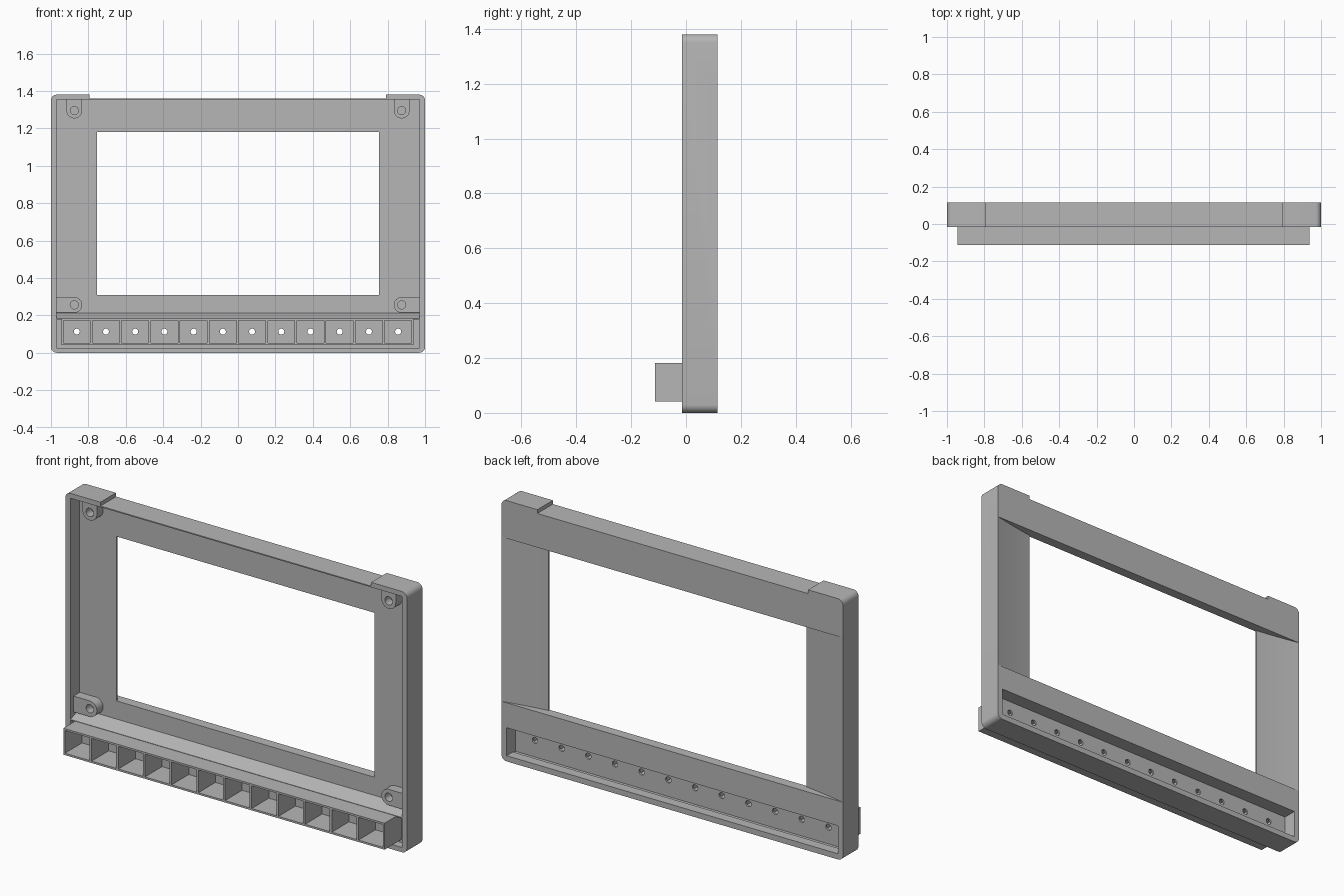
import bpy, bmesh, math

old = bpy.data.objects.get("Cube")
if old:
    bpy.data.objects.remove(old, do_unlink=True)

GREY = (0.47, 0.47, 0.47, 1)
grey = bpy.data.materials.new("plain grey")
grey.use_nodes = True
grey.diffuse_color = GREY
grey.node_tree.nodes["Principled BSDF"].inputs["Base Color"].default_value = GREY

BACK, FRONT = 0.115, -0.015      # frame depth
WALL = 0.062                     # front of the back panel
INNER = 0.97                     # half width inside the side walls


def finish(bm, name):
    bmesh.ops.recalc_face_normals(bm, faces=bm.faces)
    mesh = bpy.data.meshes.new(name)
    bm.to_mesh(mesh)
    bm.free()
    mesh.materials.append(grey)
    ob = bpy.data.objects.new(name, mesh)
    bpy.context.scene.collection.objects.link(ob)
    return ob


def prism(name, pts, axis, lo, hi):
    """Extrude a 2D outline along an axis; pts are the other two coordinates in order."""
    def place(p, t):
        c = list(p)
        c.insert("xyz".index(axis), t)
        return c
    bm = bmesh.new()
    face = bm.faces.new([bm.verts.new(place(p, lo)) for p in pts])
    new = bmesh.ops.extrude_face_region(bm, geom=[face])["geom"]
    for v in new:
        if isinstance(v, bmesh.types.BMVert):
            v.co["xyz".index(axis)] = hi
    return finish(bm, name)


def box(name, x0, x1, y0, y1, z0, z1):
    return prism(name, [(x0, z0), (x1, z0), (x1, z1), (x0, z1)], "y", y0, y1)


def arc(cx, cz, r, a0, a1, n):
    return [(cx + r * math.cos(math.radians(a0 + (a1 - a0) * i / n)),
             cz + r * math.sin(math.radians(a0 + (a1 - a0) * i / n))) for i in range(n + 1)]


def rod(name, x, z, r, y0, y1, n=24):
    return prism(name, arc(x, z, r, 0, 360 - 360 / n, n - 1), "y", y0, y1)


def cut(ob, cutters):
    """Subtract the cutters, bake the result and remove them."""
    for c in cutters:
        m = ob.modifiers.new("cut", "BOOLEAN")
        m.operation, m.solver, m.object = "DIFFERENCE", "EXACT", c
    graph = bpy.context.evaluated_depsgraph_get()
    graph.update()
    mesh = bpy.data.meshes.new_from_object(ob.evaluated_get(graph))
    ob.modifiers.clear()
    ob.data = mesh
    for c in cutters:
        bpy.data.objects.remove(c, do_unlink=True)


# Outer shell with rounded corners
R = 0.03
outline = []
for cx, cz, a in [(1, 1.38, 0), (-1, 1.38, 90), (-1, 0, 180), (1, 0, 270)]:
    outline += arc(cx * (1 - R), cz - R if cz else R, R, a, a + 90, 6)
frame = prism("frame", outline, "y", FRONT, BACK)

cutters = [
    box("inside", -INNER, INNER, -0.1, WALL, 0.025, 1.354),
    box("window", -0.755, 0.755, -0.1, 0.2, 0.31, 1.18),
    box("top_notch", -0.795, 0.79, -0.1, 0.2, 1.36, 1.5),
    box("strip_pocket", -INNER, INNER, 0.03, 0.2, 0.03, 0.178),
]
# Hollowed side panels on the back
for s in (1, -1):
    curve = []
    for i in range(9):
        t = i / 8
        curve.append((s * (1 - 0.26 * t), BACK - 0.046 * (1.25 * t - 0.25 * t * t)))
    curve += [(s * 0.74, 0.2), (s * 1.0, 0.2)]
    cutters.append(prism("side_hollow", curve, "z", 0.31, 1.18))
cut(frame, cutters)

# Sloped shelf over the light strip
prism("strip_shelf", [(FRONT, 0.178), (WALL + 0.003, 0.178), (WALL + 0.003, 0.215),
                      (FRONT, 0.184)], "x", -INNER, INNER)

# Row of open cells and the drilled plate behind it
COUNT, PITCH, FIRST = 12, 0.1562, -0.862
centres = [FIRST + PITCH * i for i in range(COUNT)]
strip = box("cell_strip", -0.943, 0.937, -0.113, 0.03, 0.042, 0.182)
cut(strip, [box("cell", x - 0.072, x + 0.072, -0.2, 0.1, 0.052, 0.172) for x in centres])
plate = box("drilled_plate", -INNER, INNER, 0.03, 0.04, 0.022, 0.182)
cut(plate, [rod("hole", x, 0.113, 0.016, -0.1, 0.2) for x in centres])

# Screw bosses in the four corners
BX, BR, BY = 0.875, 0.042, 0.01
for s, side in ((1, "left"), (-1, "right")):
    upper = arc(s * BX, 1.295, BR, 180, 360, 12) + [(s * BX + BR, 1.357), (s * BX - BR, 1.357)]
    lower = [(s * (BX - dx), z) for dx, z in arc(0, 0.256, BR, -90, 90, 12)]
    lower += [(s * 0.975, 0.256 + BR), (s * 0.975, 0.256 - BR)]
    for row, pts, z in (("upper", upper, 1.295), ("lower", lower, 0.256)):
        boss = prism(f"{row}_{side}_boss", pts, "y", BY, WALL + 0.002)
        cut(boss, [rod("screw_hole", s * BX, z, 0.022, -0.1, 0.055)])

# Smooth shading that keeps the hard edges
for ob in bpy.context.scene.objects:
    ob.select_set(ob.type == "MESH")
bpy.context.view_layer.objects.active = frame
bpy.ops.object.shade_smooth_by_angle(angle=math.radians(30))
